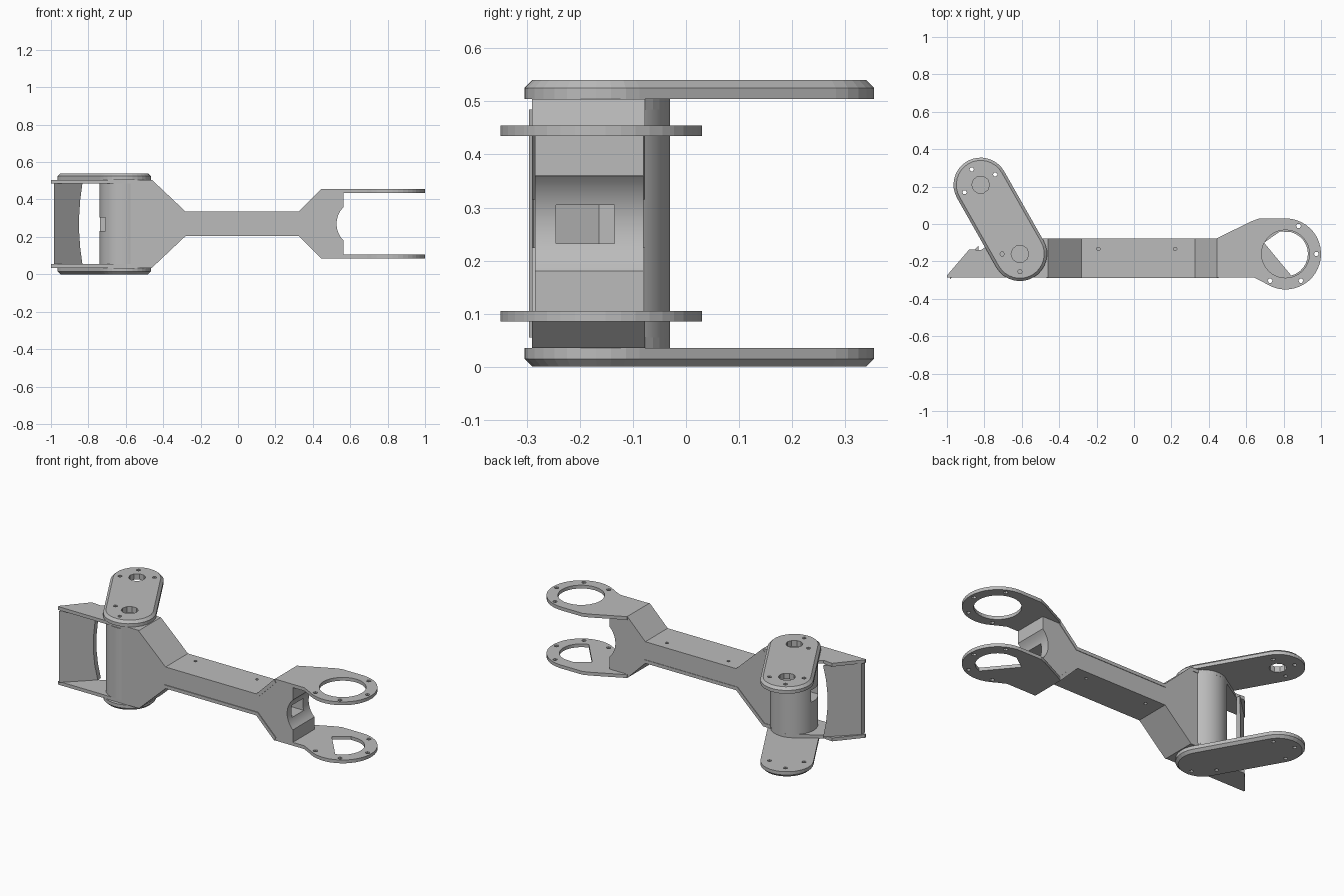
import bpy, bmesh
from math import cos, sin, radians, pi

cube = bpy.data.objects.get("Cube")
if cube:
    bpy.data.objects.remove(cube, do_unlink=True)

MID = 0.27              # height of the mirror plane
HUB = (-0.61, -0.16)    # near pivot
FAR = (-0.82, 0.21)     # far pivot of the links
RING = (0.81, -0.16)    # fork ring centre

grey = bpy.data.materials.new("machined grey")
grey.use_nodes = True
grey.diffuse_color = (0.5, 0.5, 0.5, 1)
grey.node_tree.nodes["Principled BSDF"].inputs["Base Color"].default_value = (0.5, 0.5, 0.5, 1)


def loft(name, loops):
    """Skin a stack of equal-length loops of 3D points and cap both ends."""
    bm = bmesh.new()
    rows = [[bm.verts.new(p) for p in loop] for loop in loops]
    n = len(rows[0])
    for a, b in zip(rows, rows[1:]):
        for i in range(n):
            j = (i + 1) % n
            bm.faces.new((a[i], a[j], b[j], b[i]))
    bm.faces.new(rows[0][::-1])
    bm.faces.new(rows[-1])
    bmesh.ops.recalc_face_normals(bm, faces=bm.faces)
    mesh = bpy.data.meshes.new(name)
    bm.to_mesh(mesh)
    bm.free()
    mesh.materials.append(grey)
    obj = bpy.data.objects.new(name, mesh)
    bpy.context.collection.objects.link(obj)
    return obj


def prism_z(name, pts, lo, hi):
    return loft(name, [[(x, y, z) for x, y in pts] for z in (lo, hi)])


def prism_y(name, pts, lo, hi):
    return loft(name, [[(x, y, z) for x, z in pts] for y in (lo, hi)])


def arc(c, r, a0, a1, n):
    steps = [radians(a0 + (a1 - a0) * i / n) for i in range(n + 1)]
    return [(c[0] + r * cos(a), c[1] + r * sin(a)) for a in steps]


def circle(c, r, n):
    return arc(c, r, 0, 360 - 360 / n, n - 1)


def activate(obj):
    bpy.ops.object.select_all(action='DESELECT')
    obj.select_set(True)
    bpy.context.view_layer.objects.active = obj


def cut(obj, cutter):
    activate(obj)
    mod = obj.modifiers.new("cut", 'BOOLEAN')
    mod.operation, mod.solver, mod.object = 'DIFFERENCE', 'EXACT', cutter
    bpy.ops.object.modifier_apply(modifier=mod.name)
    bpy.data.objects.remove(cutter, do_unlink=True)


def drill(obj, outline):
    cut(obj, prism_z("cutter", outline, -1, 2))


def smooth(obj):
    activate(obj)
    bpy.ops.object.shade_smooth_by_angle(angle=radians(30))


def flip(pts):
    return [(x, 2 * MID - z) for x, z in pts]


# Plate outlines
ring_outline = ([(0.445, -0.285), (0.64, -0.285), (0.69, -0.31)]
                + arc(RING, 0.19, -120, 90, 24)
                + [(0.67, 0.03), (0.63, 0.015), (0.445, -0.075)])
tail_outline = ([(-1.0, -0.285), (-0.46, -0.285), (-0.46, -0.078)]
                + arc(HUB, 0.13, 40, 130, 10)
                + [(-0.82, -0.14), (-0.88, -0.135), (-1.0, -0.275)])
ring_bolts = [arc(RING, 0.165, a, a, 1)[0] for a in (65, 0, -60, -120)]

# Beam skin profile: outer line, then the same line 0.02 inside
skin_top = [(-0.46, 0.505), (-0.28, 0.335), (0.325, 0.335), (0.445, 0.455)]
skin_under = [(-0.468, 0.485), (-0.288, 0.315), (0.333, 0.315), (0.453, 0.435)]
skin = skin_top + skin_under[::-1]

# Upper and lower sheet parts
for side in ("upper", "lower"):
    top = side == "upper"

    def height(lo, hi):
        return (lo, hi) if top else (2 * MID - hi, 2 * MID - lo)

    beam_skin = prism_y(side + "_beam_skin", skin if top else flip(skin), -0.29, -0.077)
    for x in (-0.19, 0.22):
        drill(beam_skin, circle((x, -0.133), 0.01, 6))

    ring = prism_z(side + "_fork_ring", ring_outline, *height(0.435, 0.455))
    # The lower opening is partly closed by flat webs
    drill(ring, circle(RING, 0.128, 32) if top else
          [(0.695, -0.1), (0.78, -0.04)] + arc(RING, 0.12, 75, -75, 12))
    for c in ring_bolts:
        drill(ring, circle(c, 0.013, 6))

    prism_z(side + "_tail_plate", tail_outline, *height(0.485, 0.505))

    # Swing link: rounded bar with a chamfered outer rim
    def bar(r):
        return arc(HUB, r, -150, 30, 16) + arc(FAR, r, 30, 210, 16)

    layers = [(0.145, 0.505), (0.145, 0.525), (0.13, 0.54)]
    link = loft(side + "_swing_link",
                [[(x, y, z if top else 2 * MID - z) for x, y in bar(r)] for r, z in layers])
    if top:
        for c in (HUB, FAR):
            drill(link, circle(c, 0.047, 10))
    for c, angles in ((FAR, (35, 120, 205)), (HUB, (180, 270))):
        for a in angles:
            drill(link, circle(arc(c, 0.095, a, a, 1)[0], 0.012, 6))


def window():
    # Square passage that runs the full length of the arm
    return prism_y("cutter", [(-0.8, 0.232), (0.7, 0.232), (0.7, 0.305), (-0.8, 0.305)],
                   -0.245, -0.135)


# Beam core with a scooped fork end
half = [(-0.61, 0.485)] + skin_under + [(0.565, 0.435), (0.565, 0.36)]
scoop = arc((0.652, MID), 0.125, 134, 226, 14)
core = prism_y("beam_core", half + scoop + flip(half)[::-1], -0.285, -0.08)
cut(core, window())
smooth(core)

# Pivot hub
hub = prism_z("pivot_hub", circle(HUB, 0.13, 40), 0.055, 0.485)
cut(hub, window())
smooth(hub)

# Slanted end panel with a bowed inner edge
edge = [(-0.85 + 0.018 * t * t, MID + 0.215 * t) for t in (-1, -0.6, -0.2, 0.2, 0.6, 1)]
panel = prism_y("end_panel", [(-0.985, 0.485), (-0.985, 0.055)] + edge, -0.03, 0.0)
for v in panel.data.vertices:
    v.co.y += v.co.x * 0.97 + 0.69
panel.data.update()
bpy.ops.object.select_all(action='DESELECT')
